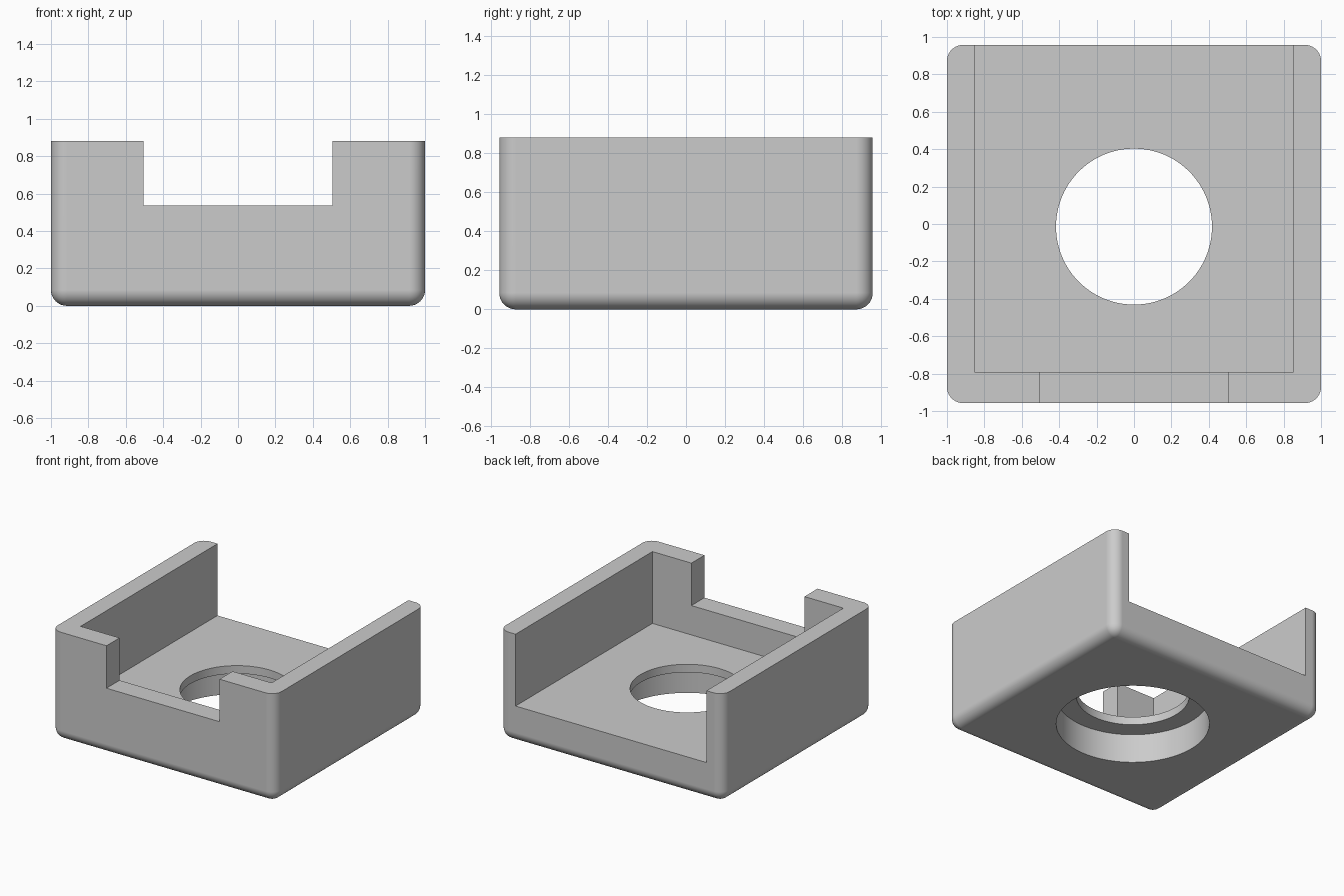
import bpy, bmesh, math
from mathutils import Matrix, Vector

cube = bpy.data.objects.get("Cube")
if cube:
    bpy.data.objects.remove(cube, do_unlink=True)

HALF_X, HALF_Y, HEIGHT = 1.0, 0.957, 0.88
FILLET = 0.085
FLOOR_Z, SHELF_Z, SILL_Z = 0.30, 0.235, 0.537
INNER_X, INNER_FRONT, NOTCH_X = 0.853, -0.79, 0.505
HOLE_R, RECESS_R, HOLE_Y = 0.417, 0.566, -0.014

grey = bpy.data.materials.new("plain grey")
grey.use_nodes = True
colour = (0.6, 0.6, 0.6, 1)
grey.diffuse_color = colour
grey.node_tree.nodes["Principled BSDF"].inputs["Base Color"].default_value = colour


def add_object(name, bm):
    mesh = bpy.data.meshes.new(name)
    bm.to_mesh(mesh)
    bm.free()
    mesh.materials.append(grey)
    obj = bpy.data.objects.new(name, mesh)
    bpy.context.collection.objects.link(obj)
    return obj


def box(low, high):
    bm = bmesh.new()
    low, high = Vector(low), Vector(high)
    place = Matrix.Translation((low + high) / 2) @ Matrix.Diagonal((*(high - low), 1))
    bmesh.ops.create_cube(bm, size=1, matrix=place)
    return bm


def cylinder(radius, bottom, top):
    bm = bmesh.new()
    bmesh.ops.create_cone(bm, cap_ends=True, segments=96, radius1=radius, radius2=radius,
                          depth=top - bottom,
                          matrix=Matrix.Translation((0, HOLE_Y, (bottom + top) / 2)))
    return bm


# Outer block, rounded on every edge except the top rim
bm = box((-HALF_X, -HALF_Y, 0), (HALF_X, HALF_Y, HEIGHT))
rounded = [e for e in bm.edges if min(v.co.z for v in e.verts) < 0.01]
bmesh.ops.bevel(bm, geom=rounded, offset=FILLET, segments=10, profile=0.5, affect='EDGES')
body = add_object("bracket_body", bm)
bpy.context.view_layer.objects.active = body
body.select_set(True)

# Open-backed tray, front notch, through hole and underside recess
cutters = [
    ("tray_cutter", box((-INNER_X, INNER_FRONT, FLOOR_Z), (INNER_X, 2, 2))),
    ("notch_cutter", box((-NOTCH_X, -2, SILL_Z), (NOTCH_X, 0, 2))),
    ("hole_cutter", cylinder(HOLE_R, -1, 1)),
    ("recess_cutter", cylinder(RECESS_R, -1, SHELF_Z)),
]
for name, cutter_mesh in cutters:
    cutter = add_object(name, cutter_mesh)
    cutter.hide_render = True
    cut = body.modifiers.new(name, 'BOOLEAN')
    cut.operation = 'DIFFERENCE'
    cut.solver = 'EXACT'
    cut.object = cutter
    bpy.ops.object.modifier_apply(modifier=name)
    bpy.data.objects.remove(cutter, do_unlink=True)

# Smooth fillets and bores, crisp cut edges
bpy.ops.object.shade_smooth_by_angle(angle=math.radians(30))
normals = body.modifiers.new("flat_face_normals", 'WEIGHTED_NORMAL')
normals.keep_sharp = True
